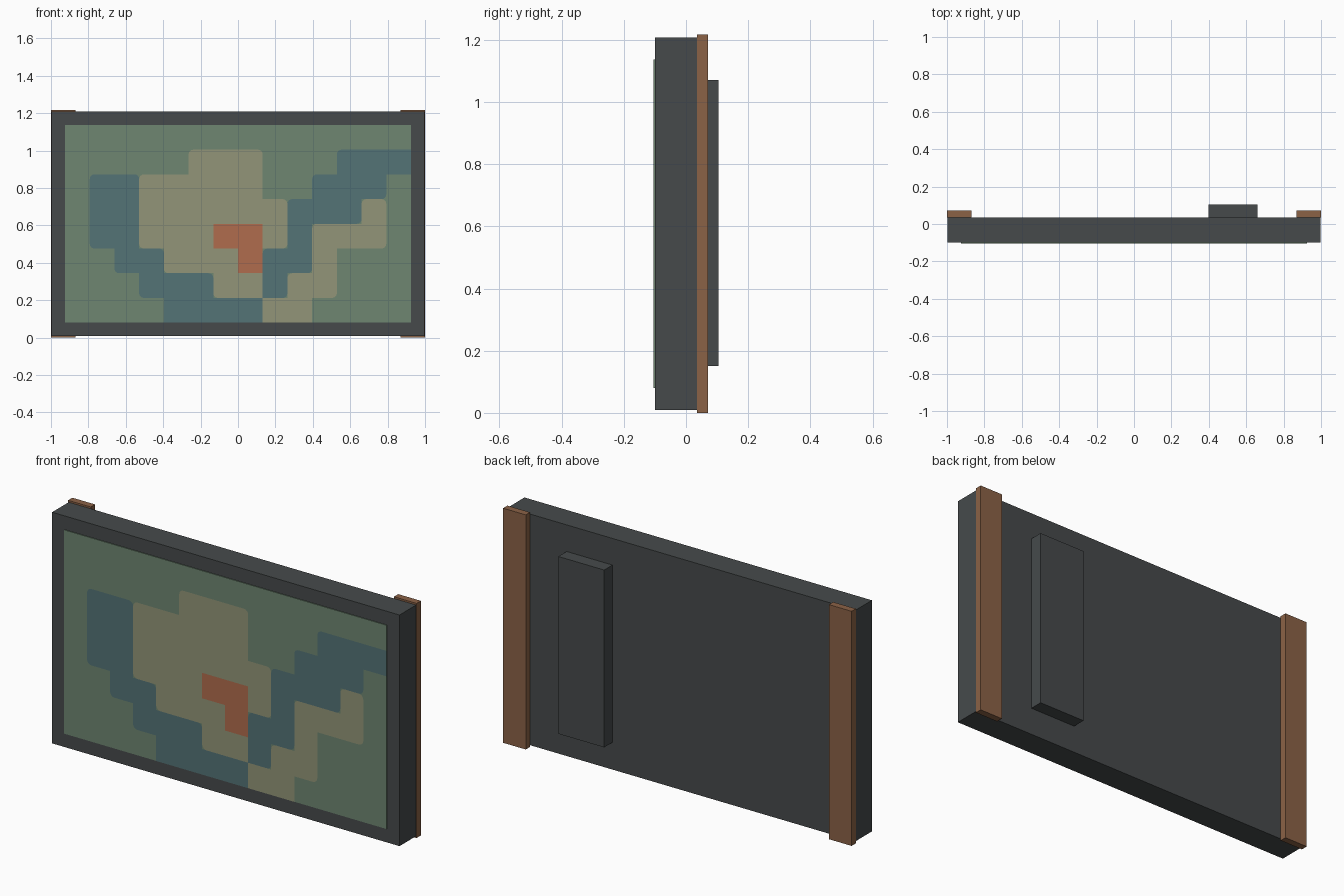
import bpy, bmesh

cube = bpy.data.objects.get("Cube")
if cube:
    bpy.data.objects.remove(cube, do_unlink=True)


def material(name, rgb):
    lin = [((c / 255 + 0.055) / 1.055) ** 2.4 for c in rgb] + [1.0]
    m = bpy.data.materials.new(name)
    m.use_nodes = True
    m.diffuse_color = lin
    bsdf = next(n for n in m.node_tree.nodes if n.type == 'BSDF_PRINCIPLED')
    bsdf.inputs["Base Color"].default_value = lin
    return m


charcoal = material("charcoal", (70, 74, 75))
brown = material("brown leather", (139, 98, 70))
green = material("map green", (110, 134, 113))
blue = material("map blue", (83, 115, 118))
tan = material("map tan", (146, 149, 120))
orange = material("map orange", (176, 108, 77))


def add_object(name, bm, mat):
    mesh = bpy.data.meshes.new(name)
    bm.to_mesh(mesh)
    bm.free()
    mesh.materials.append(mat)
    obj = bpy.data.objects.new(name, mesh)
    bpy.context.collection.objects.link(obj)
    return obj


def box(name, x, y, z, mat):
    bm = bmesh.new()
    bmesh.ops.create_cube(bm, size=1)
    for v in bm.verts:
        v.co = [lo + (c + 0.5) * (hi - lo) for c, (lo, hi) in zip(v.co, (x, y, z))]
    return add_object(name, bm, mat)


# Case, back straps and back pad
box("case", (-0.997, 0.997), (-0.1, 0.036), (0.009, 1.208), charcoal)
box("left_strap", (0.87, 1), (0.036, 0.071), (0, 1.217), brown)
box("right_strap", (-1, -0.87), (0.036, 0.071), (0, 1.217), brown)
box("back_pad", (0.397, 0.66), (0.036, 0.104), (0.15, 1.07), charcoal)

# Screen, laid out as a grid of square map cells
LEFT, BOTTOM, TOP, FRONT = -0.925, 0.08, 1.137, -0.104
box("screen", (LEFT, -LEFT), (FRONT, -0.1), (BOTTOM, TOP), green)

MAP = [
    "..............",
    ".....TTT...BBB",
    ".BBTTTTT..BBB.",
    ".BBTTTTTTBBBT.",
    ".BBTTTOOTBTTT.",
    "..BBTTTOBBT...",
    "...BBBTTBTT...",
    "....BBBBTT....",
]
COLS, ROWS = len(MAP[0]), len(MAP)
DX, DZ = -2 * LEFT / COLS, (TOP - BOTTOM) / ROWS


def map_area(name, letters, mat, lift, radius):
    """Thin coloured area made of merged cells, with rounded corners."""
    bm = bmesh.new()
    corners = {}

    def vert(i, j):
        if (i, j) not in corners:
            corners[i, j] = bm.verts.new((LEFT + i * DX, FRONT - lift, TOP - j * DZ))
        return corners[i, j]

    for j, row in enumerate(MAP):
        for i, letter in enumerate(row):
            if letter in letters:
                bm.faces.new([vert(i, j + 1), vert(i + 1, j + 1), vert(i + 1, j), vert(i, j)])
    bmesh.ops.dissolve_limit(bm, angle_limit=0.02, verts=bm.verts[:], edges=bm.edges[:])
    if radius:
        inner = [v for v in bm.verts if len(v.link_edges) == 2
                 and abs(v.co.x) < -LEFT - 0.01
                 and BOTTOM + 0.01 < v.co.z < TOP - 0.01]
        bmesh.ops.bevel(bm, geom=inner, offset=radius, segments=4, profile=0.5,
                        affect='VERTICES')
    return add_object(name, bm, mat)


map_area("water_area", "B", blue, 0.001, 0.025)
map_area("land_area", "TO", tan, 0.001, 0.025)
map_area("marked_area", "O", orange, 0.002, 0)
